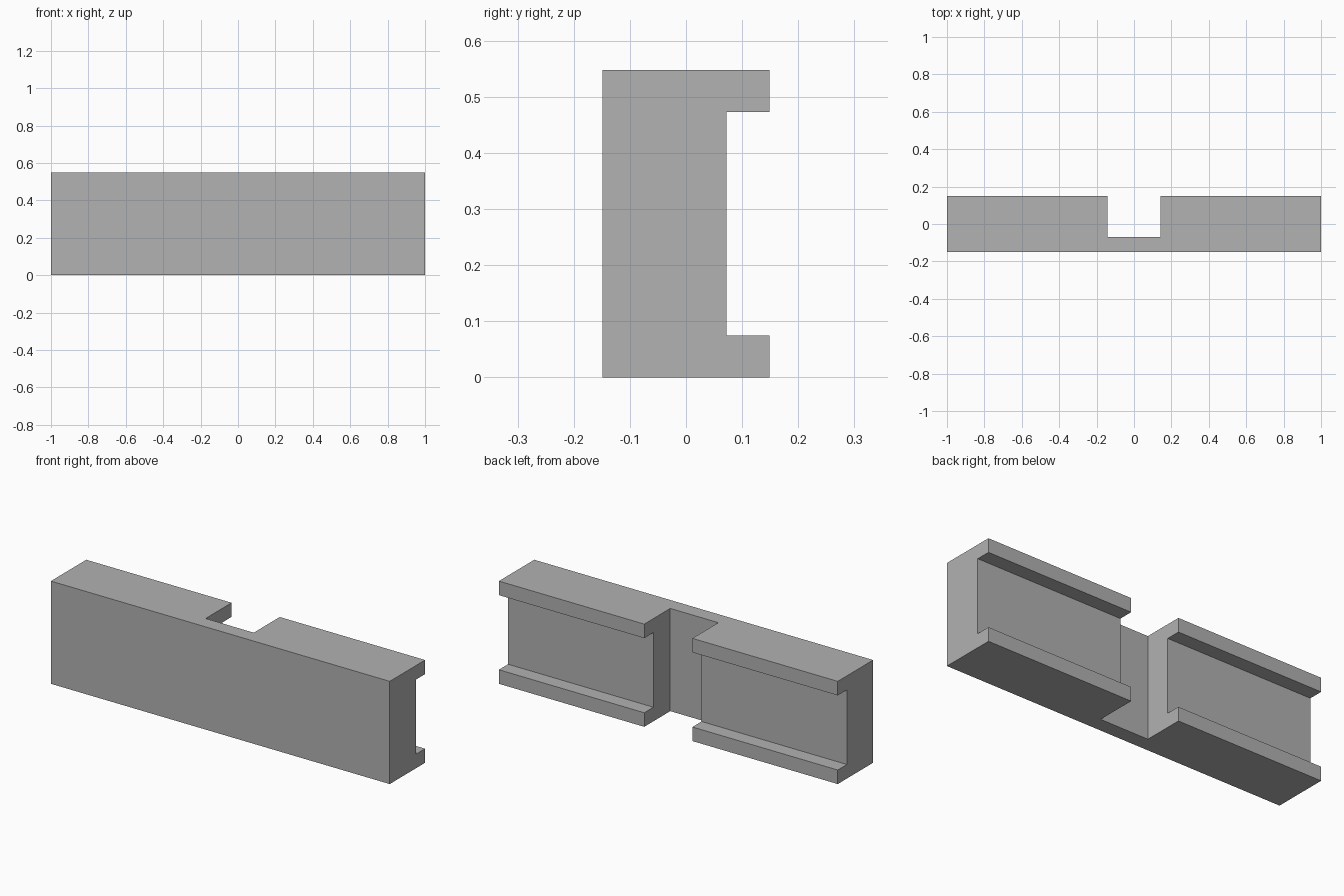
import bpy
import bmesh

default = bpy.data.objects.get("Cube")
if default:
    bpy.data.objects.remove(default, do_unlink=True)

HEIGHT = 0.548
FLANGE = 0.075
DEPTH = 0.149       # half depth
WEB_BACK = 0.072    # rear face of the recessed web
NOTCH = 0.142       # half width of the centre notch
NOTCH_FLOOR = -0.07

grey = bpy.data.materials.new("plain_grey")
grey.use_nodes = True
colour = (0.445, 0.445, 0.445, 1)
grey.diffuse_color = colour
grey.node_tree.nodes["Principled BSDF"].inputs["Base Color"].default_value = colour


def extrude_along_x(name, profile, half_length):
    """Extrude a closed (y, z) profile symmetrically along x."""
    bm = bmesh.new()
    face = bm.faces.new([bm.verts.new((-half_length, y, z)) for y, z in profile])
    result = bmesh.ops.extrude_face_region(bm, geom=[face])
    moved = [g for g in result["geom"] if isinstance(g, bmesh.types.BMVert)]
    bmesh.ops.translate(bm, verts=moved, vec=(2 * half_length, 0, 0))
    bmesh.ops.recalc_face_normals(bm, faces=bm.faces)
    mesh = bpy.data.meshes.new(name)
    bm.to_mesh(mesh)
    bm.free()
    mesh.materials.append(grey)
    obj = bpy.data.objects.new(name, mesh)
    bpy.context.collection.objects.link(obj)
    return obj


# Channel-section beam with flanges towards the back
beam = extrude_along_x("channel_beam", [
    (-DEPTH, 0), (DEPTH, 0), (DEPTH, FLANGE), (WEB_BACK, FLANGE),
    (WEB_BACK, HEIGHT - FLANGE), (DEPTH, HEIGHT - FLANGE),
    (DEPTH, HEIGHT), (-DEPTH, HEIGHT)], 1)

# Full-height notch in the middle of the back
cutter = extrude_along_x("notch_cutter", [
    (NOTCH_FLOOR, -0.1), (0.3, -0.1), (0.3, HEIGHT + 0.1),
    (NOTCH_FLOOR, HEIGHT + 0.1)], NOTCH)
cutter.hide_render = True

cut = beam.modifiers.new("centre_notch", 'BOOLEAN')
cut.operation = 'DIFFERENCE'
cut.solver = 'EXACT'
cut.object = cutter

# Bake the cut and discard the cutter
bpy.context.view_layer.update()
graph = bpy.context.evaluated_depsgraph_get()
baked = bpy.data.meshes.new_from_object(beam.evaluated_get(graph))
beam.modifiers.clear()
beam.data = baked
bpy.data.objects.remove(cutter, do_unlink=True)
